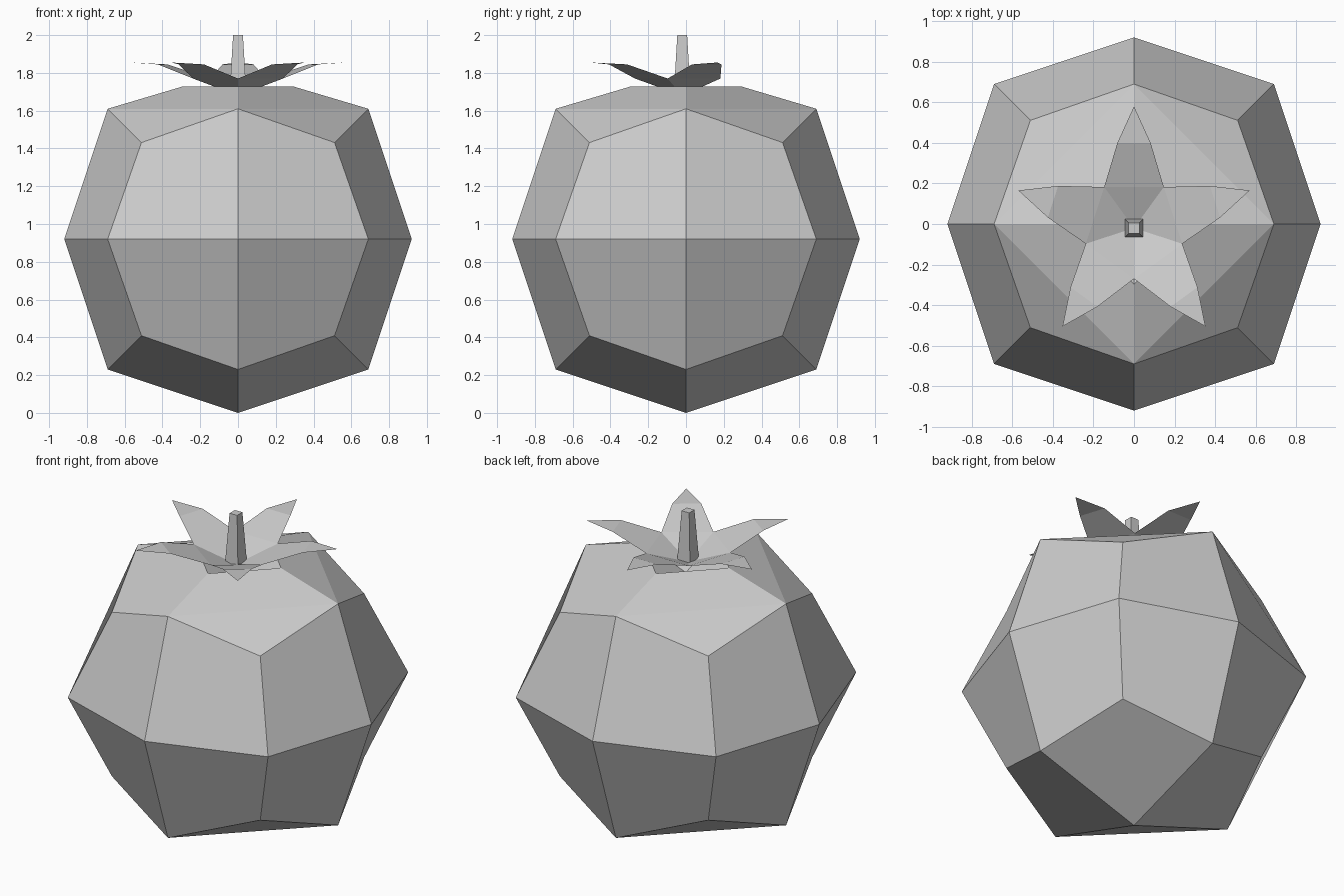
import bpy, bmesh
from math import sin, cos, radians
from mathutils import Vector

default = bpy.data.objects.get("Cube")
if default:
    bpy.data.objects.remove(default, do_unlink=True)

grey = bpy.data.materials.new("plain grey")
grey.use_nodes = True
grey.diffuse_color = (0.6, 0.6, 0.6, 1)
grey.node_tree.nodes["Principled BSDF"].inputs["Base Color"].default_value = (0.6, 0.6, 0.6, 1)


def finish(bm, name, recalc=True):
    if recalc:
        bmesh.ops.recalc_face_normals(bm, faces=bm.faces)
    mesh = bpy.data.meshes.new(name)
    bm.to_mesh(mesh)
    bm.free()
    mesh.materials.append(grey)
    obj = bpy.data.objects.new(name, mesh)
    bpy.context.collection.objects.link(obj)
    return obj


# Fruit body: a once-rounded cube whose top is pressed into a shallow hollow
R = 0.92
bm = bmesh.new()
bmesh.ops.create_cube(bm, size=2)
bmesh.ops.subdivide_edges(bm, edges=bm.edges, cuts=1, use_grid_fill=True)
pull = {1: 1.0, 2: 0.75, 3: 5 / 9}
for v in bm.verts:
    outer = sum(abs(c) > 0.5 for c in v.co)
    v.co = v.co * R * pull[outer] + Vector((0, 0, R))

pole = max(bm.verts, key=lambda v: v.co.z)
ring = [e.other_vert(pole) for e in pole.link_edges]
ring.sort(key=lambda v: Vector((1, 0)).angle_signed(v.co.xy))
corners = {}
for f in pole.link_faces:
    corner = next(v for v in f.verts if v != pole and v not in ring)
    corners[frozenset(ring.index(v) for v in f.verts if v in ring)] = corner
bmesh.ops.delete(bm, geom=list(pole.link_faces), context='FACES_ONLY')
pole.co.z = 1.62
rim = [bm.verts.new((v.co.x * 0.43, v.co.y * 0.43, 1.727)) for v in ring]
for i in range(4):
    j = (i + 1) % 4
    bm.faces.new((ring[i], corners[frozenset((i, j))], ring[j]))
    bm.faces.new((ring[i], ring[j], rim[j], rim[i]))
    bm.faces.new((rim[i], rim[j], pole))
finish(bm, "fruit_body")

# Leafy crown: five folded pointed leaves sharing one centre
CY = -0.02


def polar(bm, angle, along, across, z):
    a = radians(angle)
    return bm.verts.new((along * cos(a) - across * sin(a),
                         CY + along * sin(a) + across * cos(a), z))


bm = bmesh.new()
centre = bm.verts.new((0, CY, 1.68))
notches = [polar(bm, 54 + 72 * i, 0.25, 0, 1.77) for i in range(5)]
for i in range(5):
    angle = 90 + 72 * i
    right, left = notches[i], notches[(i + 1) % 5]
    mid_r = polar(bm, angle, 0.42, -0.082, 1.845)
    mid_l = polar(bm, angle, 0.42, 0.082, 1.845)
    tip = polar(bm, angle, 0.6, 0, 1.855)
    bm.faces.new((centre, right, left))
    bm.faces.new((right, mid_r, mid_l, left))
    bm.faces.new((mid_r, tip, mid_l))
finish(bm, "leaf_crown", recalc=False)

# Stem: tapered square post
bm = bmesh.new()
bmesh.ops.create_cube(bm, size=1)
for v in bm.verts:
    top = v.co.z > 0
    half = 0.026 if top else 0.045
    v.co = (v.co.x * 2 * half, CY + v.co.y * 2 * half, 2.0 if top else 1.68)
finish(bm, "stem")
